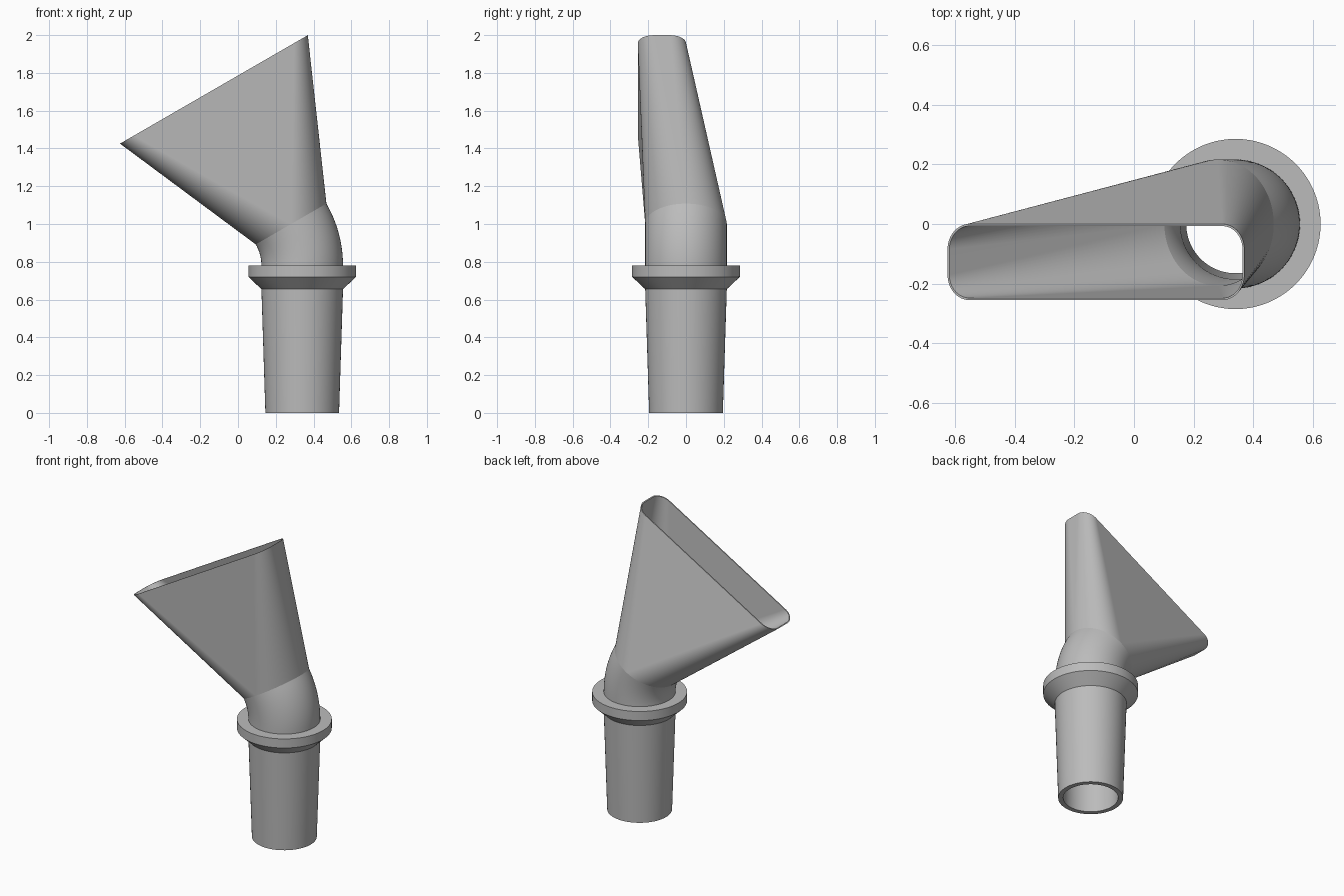
import bpy, bmesh
from math import sin, cos, pi, radians
from mathutils import Vector

cube = bpy.data.objects.get("Cube")
if cube:
    bpy.data.objects.remove(cube, do_unlink=True)

grey = bpy.data.materials.new("plain grey")
grey.use_nodes = True
colour = (0.5, 0.5, 0.5, 1)
grey.diffuse_color = colour
grey.node_tree.nodes["Principled BSDF"].inputs["Base Color"].default_value = colour

QUARTER = 20          # segments per quarter turn
AXIS_X = 0.34         # centre line of the shaft
COLLAR_TOP = 0.78
BEND = radians(30)
BEND_RADIUS = 0.44


def ring(centre, radius, tilt=0, half_x=0, half_y=0):
    """Rounded rectangle, or a circle when both half sizes are zero."""
    u, v = Vector((cos(tilt), 0, sin(tilt))), Vector((0, 1, 0))
    points = []
    for q, (sx, sy) in enumerate(((1, 1), (-1, 1), (-1, -1), (1, -1))):
        for i in range(QUARTER + 1):
            a = (q + i / QUARTER) * pi / 2
            points.append(Vector(centre) + u * (sx * half_x + radius * cos(a))
                          + v * (sy * half_y + radius * sin(a)))
    return points


def flat_ring(z, radius):
    return ring((AXIS_X, 0, z), radius)


def bend_ring(t, radius):
    a = BEND * t
    return ring((AXIS_X - BEND_RADIUS * (1 - cos(a)), 0,
                 COLLAR_TOP + BEND_RADIUS * sin(a)), radius, a)


def loft(name, *chains):
    """Skin each chain of rings; outer walls run up, inner walls run down."""
    bm = bmesh.new()
    for chain in chains:
        rows = [[bm.verts.new(p) for p in points] for points in chain]
        for low, high in zip(rows, rows[1:]):
            for j in range(len(low)):
                k = (j + 1) % len(low)
                bm.faces.new((low[j], low[k], high[k], high[j]))
    bmesh.ops.remove_doubles(bm, verts=bm.verts[:], dist=0.00001)
    mesh = bpy.data.meshes.new(name)
    bm.to_mesh(mesh)
    bm.free()
    mesh.materials.append(grey)
    obj = bpy.data.objects.new(name, mesh)
    bpy.context.collection.objects.link(obj)
    bpy.ops.object.select_all(action='DESELECT')
    obj.select_set(True)
    bpy.context.view_layer.objects.active = obj
    bpy.ops.object.shade_smooth_by_angle(angle=radians(30))
    return obj


# Tapered hollow shaft
loft("shaft_tube", [flat_ring(COLLAR_TOP, 0.185), flat_ring(0, 0.165),
                    flat_ring(0, 0.195), flat_ring(0.655, 0.216)])

# Collar with a sloped underside
loft("collar", [flat_ring(0.655, 0.216), flat_ring(0.72, 0.285),
                flat_ring(COLLAR_TOP, 0.285), flat_ring(COLLAR_TOP, 0.216)])

# Bent pipe, outer and inner wall
steps = [i / 12 for i in range(13)]
loft("elbow", [bend_ring(t, 0.216) for t in steps],
     [bend_ring(t, 0.185 + 0.022 * t) for t in reversed(steps)])

# Flared mouth: round at the elbow, a thin-walled slot at the open end
slot_centre = (-0.1275, -0.1275, 1.7125)
slot = dict(tilt=BEND, half_x=0.489, half_y=0.0425)
mouth = loft("flared_mouth", [bend_ring(1, 0.216), ring(slot_centre, 0.085, **slot),
                              ring(slot_centre, 0.078, **slot), bend_ring(1, 0.207)])
weighted = mouth.modifiers.new("even_flat_shading", 'WEIGHTED_NORMAL')
weighted.keep_sharp = True
